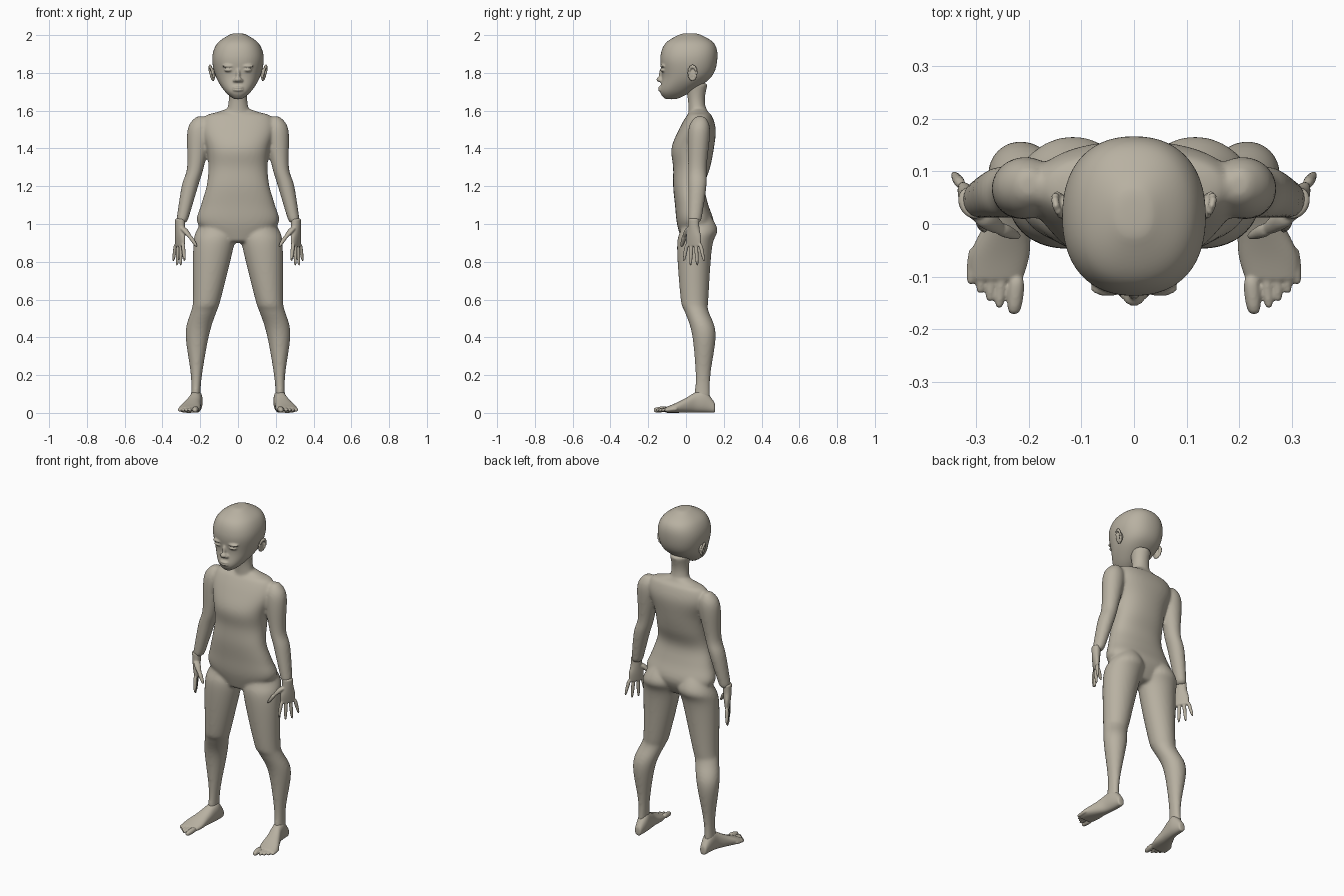
import bpy, bmesh
from math import cos, sin, pi, copysign
from mathutils import Vector, Matrix

cube = bpy.data.objects.get("Cube")
if cube:
    bpy.data.objects.remove(cube)

colour = (.48, .44, .36, 1)
clay = bpy.data.materials.new("warm grey clay")
clay.use_nodes = True
clay.diffuse_color = colour
clay.node_tree.nodes["Principled BSDF"].inputs["Base Color"].default_value = colour

X, Y, Z = Vector((1, 0, 0)), Vector((0, 1, 0)), Vector((0, 0, 1))
SIDES = (1, -1)


def spline(rows, steps=4):
    """Smooth curve through rows of numbers, passing through every row."""
    rows = [Vector(row) for row in rows]
    padded = [rows[0]] + rows + [rows[-1]]
    result = []
    for before, start, end, after in zip(padded, padded[1:], padded[2:], padded[3:]):
        leave, arrive = (end - before) / 2, (after - start) / 2
        for step in range(steps):
            t = step / steps
            ease = t * t * (3 - 2 * t)
            result.append(start.lerp(end, ease) + leave * t * (1 - t) ** 2 - arrive * t * t * (1 - t))
    return result + [rows[-1]]


def loft(bm, rings, side=1, u=X, v=Y, power=2, sides=16):
    """Closed skin through (centre, half width, half depth) rings."""
    def bend(value):
        return copysign(abs(value) ** (2 / power), value)

    loops = []
    for centre, width, depth in rings:
        loop = []
        for i in range(sides):
            angle = 2 * pi * (i + .5) / sides
            point = Vector(centre) + u * width * bend(cos(angle)) + v * depth * bend(sin(angle))
            point.x *= side
            loop.append(bm.verts.new(point))
        loops.append(loop)
    for low, high in zip(loops, loops[1:]):
        for i in range(sides):
            j = (i + 1) % sides
            bm.faces.new((low[i], low[j], high[j], high[i]))
    bm.faces.new(loops[0])
    bm.faces.new(loops[-1])


def column(bm, rows, side=1, power=2):
    """Upright form from (height, inner x, outer x, front y, back y) rows."""
    rings = [(((inner + outer) / 2, (front + back) / 2, z), (outer - inner) / 2, (back - front) / 2)
             for z, inner, outer, front, back in spline(rows)]
    loft(bm, rings, side, power=power)


def centred(bm, rows, power=2):
    """Upright form on the middle line from (height, half width, front y, back y) rows."""
    column(bm, [(z, -width, width, front, back) for z, width, front, back in rows], power=power)


def digit(bm, start, end, thick, thin, side, v=Y):
    """Tapered finger or toe with a rounded tip."""
    start, end = Vector(start), Vector(end)
    rings = []
    for t in (0, .5, .85, 1):
        radius = (thick + (thin - thick) * t) * (1 - t ** 8 / 2)
        rings.append((start.lerp(end, t), radius, radius))
    loft(bm, rings, side, v=v, sides=10)


def ball(bm, centre, size):
    matrix = Matrix.Translation(centre) @ Matrix.Diagonal((*size, 1))
    bmesh.ops.create_uvsphere(bm, u_segments=16, v_segments=10, radius=1, matrix=matrix)


def finish(bm, name, voxel, smoothing):
    """Fuse the overlapping volumes into one soft skin."""
    bmesh.ops.recalc_face_normals(bm, faces=bm.faces)
    mesh = bpy.data.meshes.new(name)
    bm.to_mesh(mesh)
    bm.free()
    mesh.materials.append(clay)
    for polygon in mesh.polygons:
        polygon.use_smooth = True
    part = bpy.data.objects.new(name, mesh)
    bpy.context.collection.objects.link(part)
    rounding = part.modifiers.new("round", "SUBSURF")
    rounding.levels = rounding.render_levels = 2
    fuse = part.modifiers.new("fuse", "REMESH")
    fuse.mode = "VOXEL"
    fuse.voxel_size = voxel
    fuse.use_smooth_shade = True
    soften = part.modifiers.new("soften", "SMOOTH")
    soften.factor = .5
    soften.iterations = smoothing


# Plain mannequin body: torso, neck, arms and legs
bm = bmesh.new()
centred(bm, [(.9, .1, -.02, .1), (1, .22, -.05, .15), (1.1, .2, -.06, .12), (1.2, .17, -.07, .1),
             (1.3, .16, -.07, .13), (1.4, .17, -.08, .15), (1.5, .2, -.04, .16),
             (1.57, .18, 0, .14), (1.59, .12, .02, .12), (1.61, .06, .03, .11)], power=2.3)
centred(bm, [(1.54, .08, .01, .13), (1.65, .05, .01, .1), (1.75, .06, -.01, .12)])
for side in SIDES:
    column(bm, [(1.57, .18, .22, .05, .1), (1.5, .14, .27, .01, .13), (1.3, .18, .27, .01, .11),
                (1.2, .21, .3, .01, .11), (1, .27, .33, .01, .08)], side)
    column(bm, [(1.06, .05, .16, 0, .12), (.97, .01, .22, -.03, .17), (.88, .02, .24, -.05, .14),
                (.6, .09, .24, -.03, .12), (.54, .11, .25, -.01, .12), (.42, .15, .28, .03, .16),
                (.2, .19, .25, .05, .13), (.07, .2, .25, .04, .13)], side)
finish(bm, "body", .008, 8)

# Head with simple facial forms
bm = bmesh.new()
centred(bm, [(1.66, .02, -.11, -.05), (1.7, .07, -.14, .03), (1.78, .12, -.13, .14),
             (1.88, .14, -.14, .17), (1.96, .11, -.11, .15), (2.01, .03, -.02, .06)], power=2.3)
ball(bm, (0, -.13, 1.79), (.012, .014, .035))
ball(bm, (0, -.14, 1.765), (.02, .017, .014))
for lip in (1.722, 1.709):
    ball(bm, (0, -.134, lip), (.03, .015, .007))
for side in SIDES:
    ball(bm, (side * .016, -.132, 1.76), (.012, .014, .01))
    ball(bm, (side * .05, -.12, 1.815), (.024, .018, .01))
    ball(bm, (side * .05, -.122, 1.836), (.036, .016, .008))
finish(bm, "head", .005, 4)

# Ears: a tilted rim around a shallow bowl
bm = bmesh.new()
for side in SIDES:
    for i in range(12):
        angle = pi * i / 6
        ball(bm, (side * (.14 + .008 * sin(angle) + .006 * cos(angle)),
                  .035 + .02 * cos(angle), 1.8 + .034 * sin(angle)), (.008, .008, .011))
    ball(bm, (side * .13, .036, 1.795), (.012, .02, .032))
finish(bm, "ears", .004, 3)

# Hands: flat palm, four fanned fingers and a two-jointed thumb
bm = bmesh.new()
across = Vector((.5, .86, 0))
through = Vector((across.y, -across.x, 0))
for side in SIDES:
    palm = spline([(1.03, .032, .026), (.98, .034, .024), (.93, .046, .02), (.88, .045, .013)])
    loft(bm, [((.307, .04, z), width, depth) for z, width, depth in palm], side, across, through)
    for i in range(4):
        knuckle = (.292 + .012 * i, .006 + .023 * i, .9)
        tip = (.283 + .02 * i, -.012 + .036 * i, .775 + .012 * (i - 1.5) ** 2)
        digit(bm, knuckle, tip, .0125, .009, side)
    digit(bm, (.296, .02, .985), (.25, -.012, .925), .023, .015, side)
    digit(bm, (.257, -.008, .94), (.218, -.024, .878), .016, .01, side)
finish(bm, "hands", .004, 3)

# Feet: lengthwise form from heel to ball, then five toes
bm = bmesh.new()
for side in SIDES:
    foot = spline([(.155, .22, .02, .05), (.1, .22, .033, .12), (.05, .226, .036, .11),
                   (0, .24, .045, .08), (-.06, .255, .058, .05), (-.11, .262, .05, .03)])
    loft(bm, [((x, y, top / 2), width, top / 2) for y, x, width, top in foot],
         side, v=Z, power=2.3)
    for i in range(5):
        radius = .011 if i else .017
        x = .232 + .018 * i if i else .222
        tip = -.172 + .01 * i + .001 * i * i
        digit(bm, (x, tip + .075, .022), (x + .006, tip, .014), radius, radius, side, Z)
finish(bm, "feet", .004, 3)
